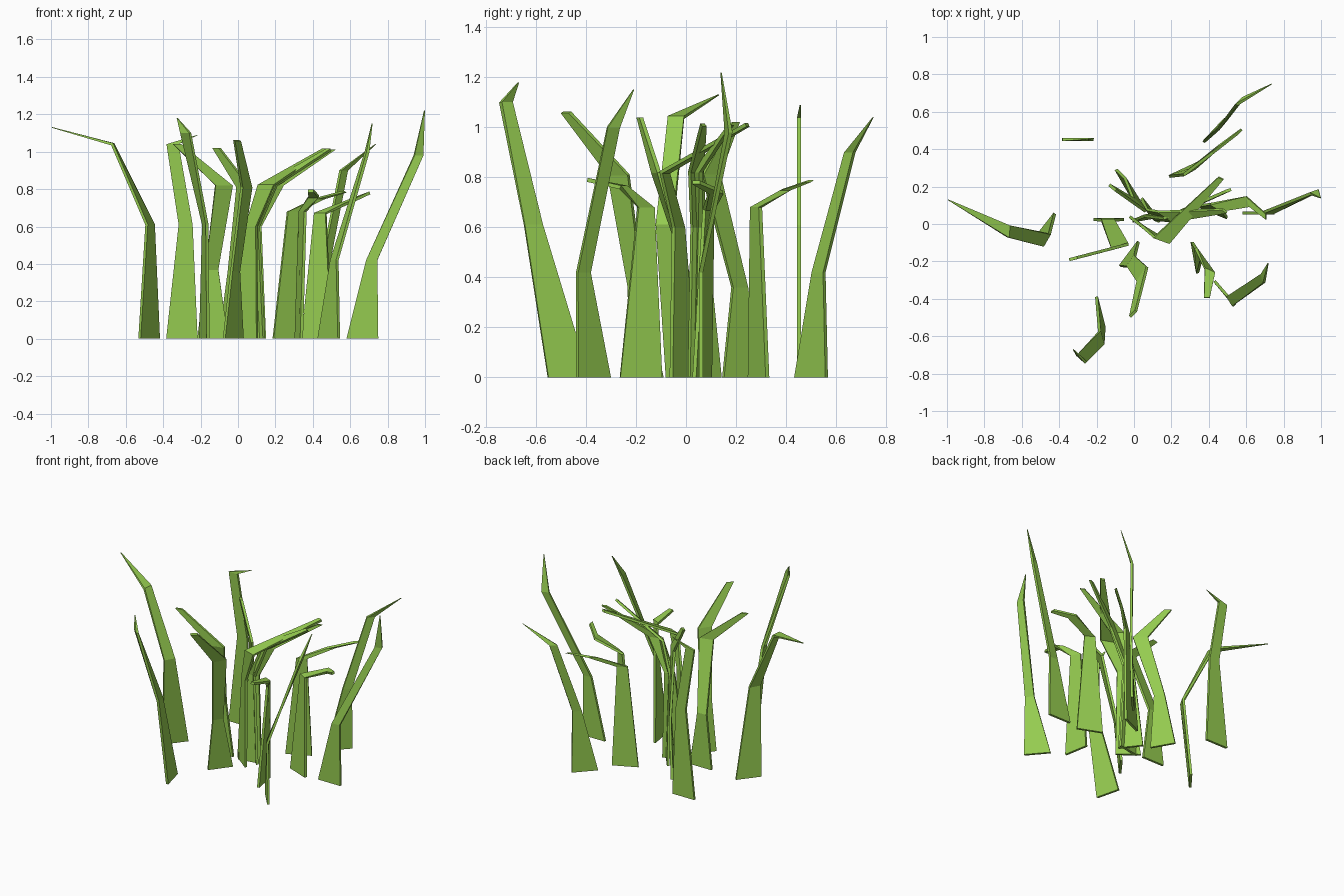
import bpy, bmesh, math
from mathutils import Vector

green = bpy.data.materials.new("grass_green")
green.diffuse_color = (0.30, 0.60, 0.08, 1)
THICK = 0.016


# One flat-sided blade: four rectangular rings (x, y, z, width angle) joined up
def blade(name, widths, rings):
    pts = [Vector(r[:3]) for r in rings]
    bm = bmesh.new()
    loops = []
    for i, (p, w, r) in enumerate(zip(pts, widths, rings)):
        a = math.radians(r[3])
        side = Vector((math.cos(a), math.sin(a), 0))
        path = Vector((0, 0, 1))
        if i:
            path = (p - pts[i - 1]).normalized()
            if i < len(pts) - 1:
                path += (pts[i + 1] - p).normalized()
        normal = side.cross(path).normalized()
        t = THICK if i < len(pts) - 1 else min(THICK, w)
        s, n = side * w / 2, normal * t / 2
        loops.append([bm.verts.new(p + q) for q in (-s - n, s - n, s + n, -s + n)])
    for a, b in zip(loops, loops[1:]):
        for k in range(4):
            m = (k + 1) % 4
            bm.faces.new((a[k], a[m], b[m], b[k]))
    bm.faces.new(loops[0][::-1])
    bm.faces.new(loops[-1])
    bmesh.ops.recalc_face_normals(bm, faces=bm.faces)
    mesh = bpy.data.meshes.new(name)
    bm.to_mesh(mesh)
    bm.free()
    mesh.materials.append(green)
    bpy.context.collection.objects.link(bpy.data.objects.new(name, mesh))


def group(name, widths, *blades):
    for i, rings in enumerate(blades, 1):
        blade(f"{name}_blade_{i}", widths, rings)


# Tall blades with a pointed, folded tip
group("tall", (.168, .075, .065, .004),
      [(-.475, -.01, 0, 52), (-.47, -.085, .61, 60), (-.67, -.04, 1.04, 85), (-.995, .13, 1.13, 85)],
      [(-.30, .452, 0, 0), (-.28, .452, .61, 0), (-.35, .452, 1.04, 0), (-.215, .457, 1.09, 0)],
      [(-.18, -.47, 0, -76), (-.175, -.61, .61, -75), (-.28, -.72, 1.10, -42), (-.325, -.67, 1.18, -42)])

# Blunt blades that widen again at the bend
group("blunt", (.165, .07, .095, .045),
      [(-.135, .025, 0, 0), (-.14, .02, .37, 0), (-.075, -.12, .82, 15), (-.325, -.185, 1.04, 15)],
      [(-.025, -.16, 0, 53), (-.015, -.2, .36, 55), (.045, -.27, .81, 58), (-.005, -.48, 1.06, 45)],
      [(-.055, .22, 0, -60), (-.03, .215, .36, -58), (.03, .1, .81, -45), (-.115, .195, 1.02, -40)])

# Short blades that fold over sideways
group("short", (.17, .07, .06, .03),
      [(.325, -.18, 0, -80), (.345, -.16, .68, -65), (.405, -.25, .76, -25), (.39, -.395, .79, 0)],
      [(.42, .065, 0, -22), (.44, .09, .67, -30), (.61, .12, .74, -70), (.705, .04, .78, -90)],
      [(.265, .29, 0, 25), (.295, .28, .68, 30), (.44, .40, .75, 45), (.565, .495, .785, 45)])

# Slender pointed blades leaning outward
group("slender", (.17, .06, .05, .004),
      [(.485, -.37, 0, -50), (.515, -.41, .42, -58), (.69, -.29, 1.0, -78), (.717, -.21, 1.15, -78)],
      [(.43, .5, 0, 47), (.47, .53, .42, 50), (.565, .655, .9, 45), (.735, .748, 1.04, 40)],
      [(.665, .06, 0, 0), (.715, .06, .42, 0), (.965, .17, .98, 20), (.997, .14, 1.22, 20)])

# Central blades with a long arm reaching to the right
group("central", (.16, .07, .09, .03),
      [(.09, .075, 0, -52), (.09, .05, .60, -52), (.17, .04, .82, -35), (.485, .07, 1.01, -35)],
      [(.04, -.01, 0, -38), (.07, -.03, .60, -35), (.15, -.085, .82, -20), (.465, .245, 1.01, -25)],
      [(.07, .03, 0, 10), (.09, .05, .60, 12), (.2, .045, .82, 20), (.505, .18, 1.01, 20)])
